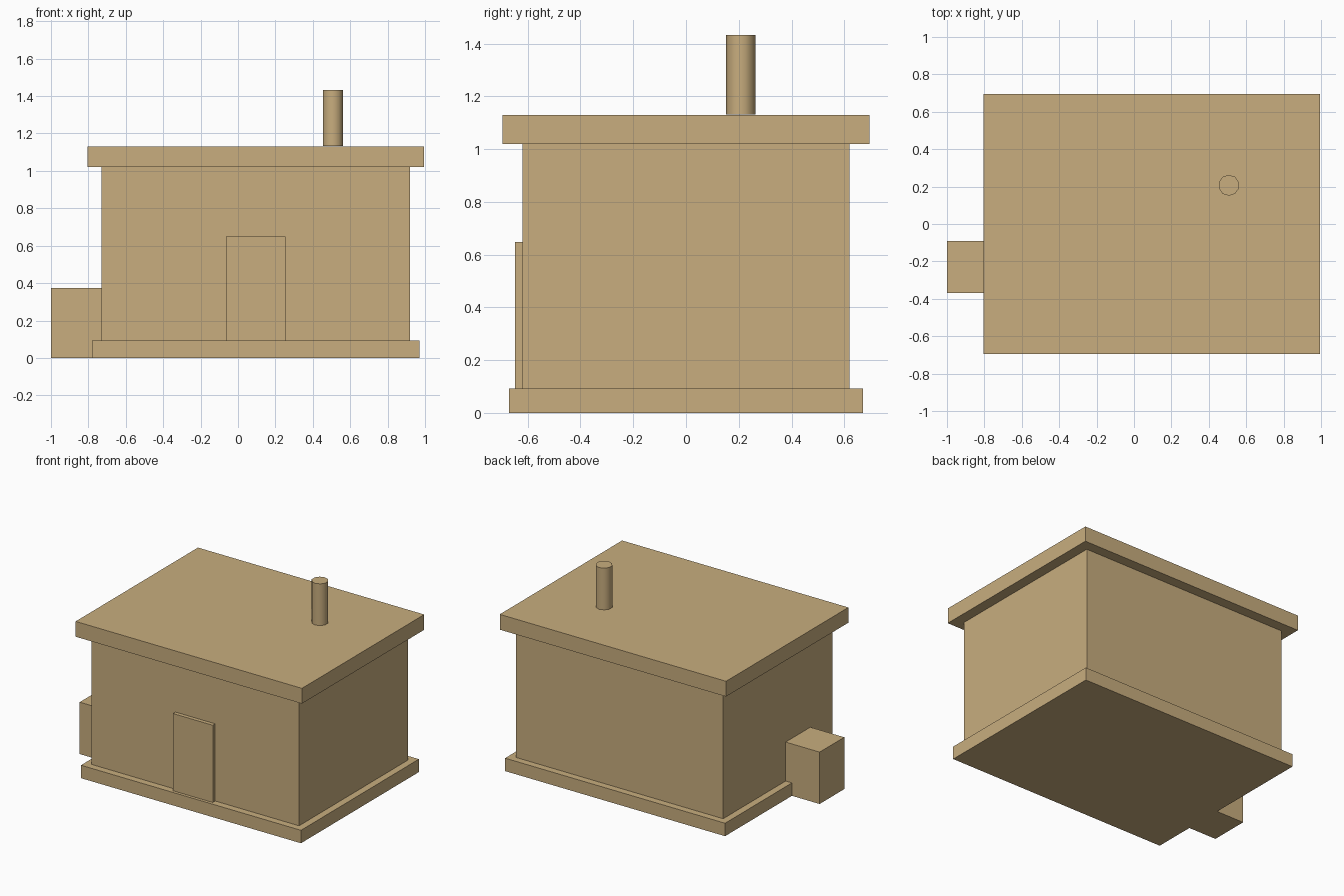
import bpy
import math

if "Cube" in bpy.data.objects:
    bpy.data.objects.remove(bpy.data.objects["Cube"])

tan = bpy.data.materials.new("tan")
tan.diffuse_color = (0.58, 0.42, 0.21, 1.0)
tan.use_nodes = True
tan.node_tree.nodes["Principled BSDF"].inputs["Base Color"].default_value = tan.diffuse_color


def box(name, x, y, z):
    """Box from (min, max) ranges on each axis."""
    bpy.ops.mesh.primitive_cube_add(size=1)
    ob = bpy.context.object
    ob.name = name
    ranges = (x, y, z)
    for v in ob.data.vertices:
        v.co = [(a + b) / 2 + c * (b - a) for c, (a, b) in zip(v.co, ranges)]
    ob.data.materials.append(tan)
    return ob


# Main building: plinth, walls and flat overhanging roof
box("foundation", (-0.78, 0.97), (-0.67, 0.67), (0, 0.093))
box("walls", (-0.73, 0.92), (-0.62, 0.62), (0.093, 1.02))
box("roof", (-0.805, 0.995), (-0.695, 0.695), (1.02, 1.13))

# Thin door slab on the front wall
box("door", (-0.063, 0.253), (-0.648, -0.62), (0.093, 0.648))

# Utility box against the left wall, standing on the ground
box("utility_box", (-1.0, -0.73), (-0.37, -0.09), (0, 0.373))

# Chimney pipe on the roof
bpy.ops.mesh.primitive_cylinder_add(vertices=10, radius=0.056, depth=0.30,
                                    location=(0.507, 0.207, 1.282))
pipe = bpy.context.object
pipe.name = "chimney_pipe"
pipe.data.materials.append(tan)
bpy.ops.object.shade_smooth_by_angle(angle=math.radians(40))
